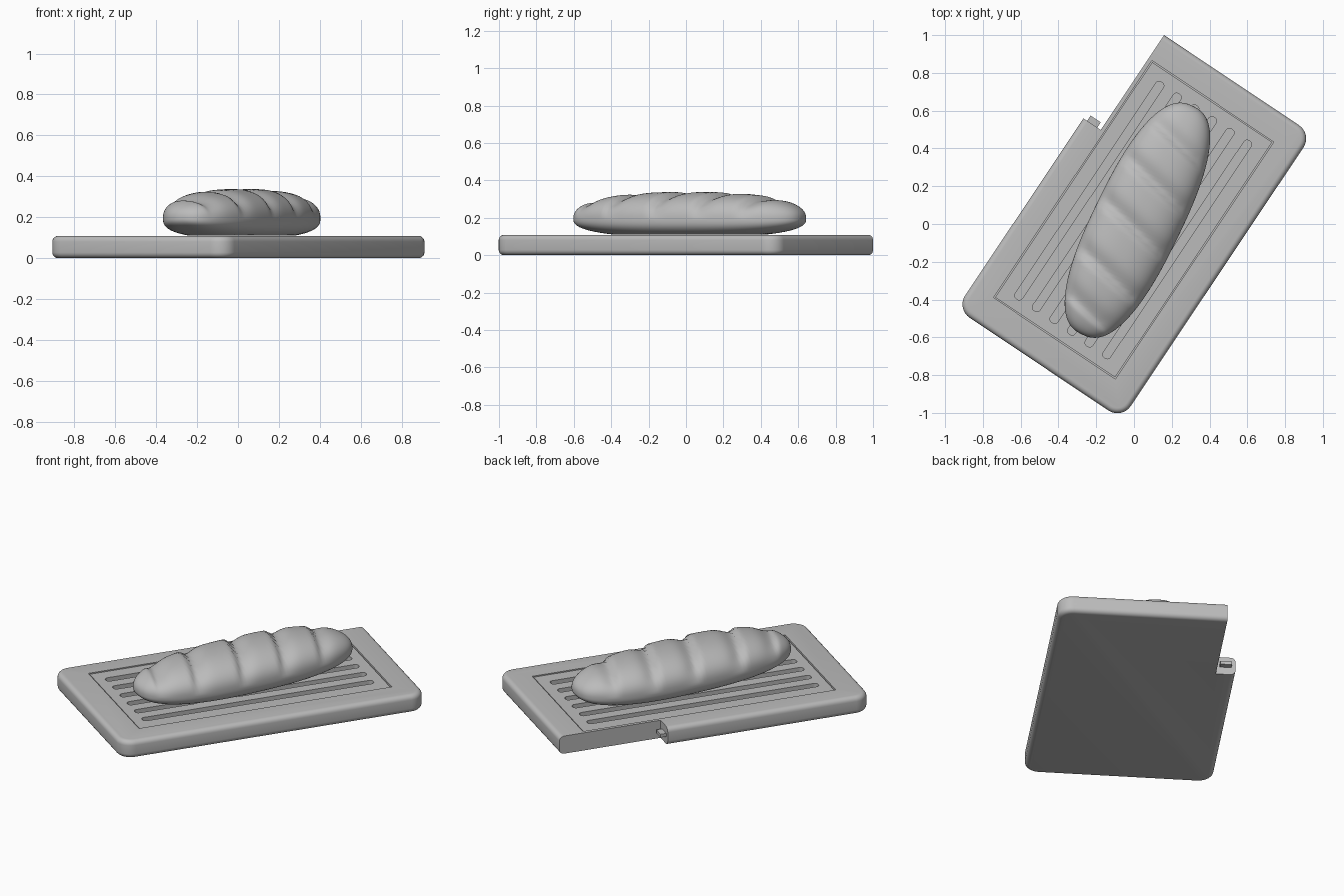
import bpy, bmesh, math
from mathutils import Matrix

if "Cube" in bpy.data.objects:
    bpy.data.objects.remove(bpy.data.objects["Cube"])

grey = bpy.data.materials.new("plain grey")
grey.use_nodes = True
grey.diffuse_color = (0.5, 0.5, 0.5, 1)
grey.node_tree.nodes["Principled BSDF"].inputs["Base Color"].default_value = (0.5, 0.5, 0.5, 1)

BOARD_TURN = math.radians(-33.75)
LOAF_TURN = math.radians(-26)
TOP = 0.108


def add_object(name, bm, turn, centre=(0, 0, 0)):
    bmesh.ops.recalc_face_normals(bm, faces=bm.faces)
    mesh = bpy.data.meshes.new(name)
    bm.to_mesh(mesh)
    bm.free()
    mesh.materials.append(grey)
    obj = bpy.data.objects.new(name, mesh)
    obj.matrix_world = Matrix.Translation(centre) @ Matrix.Rotation(turn, 4, "Z")
    bpy.context.collection.objects.link(obj)
    return obj


def add_box(bm, x0, x1, y0, y1, z0, z1, corner=0.0, rim=0.0):
    """Box with optional rounded upright corners and rounded rims."""
    part = bmesh.new()
    bmesh.ops.create_cube(part, size=1)
    for v in part.verts:
        v.co.x = x0 if v.co.x < 0 else x1
        v.co.y = y0 if v.co.y < 0 else y1
        v.co.z = z0 if v.co.z < 0 else z1
    if corner:
        upright = [e for e in part.edges if abs(e.verts[0].co.z - e.verts[1].co.z) > 0.001]
        bmesh.ops.bevel(part, geom=upright, offset=corner, segments=8, profile=0.5, affect="EDGES")
    if rim:
        flat = [e for e in part.edges if abs(e.verts[0].co.z - e.verts[1].co.z) < 0.001]
        bmesh.ops.bevel(part, geom=flat, offset=rim, segments=5, profile=0.5, affect="EDGES")
    mesh = bpy.data.meshes.new("temporary")
    part.to_mesh(mesh)
    part.free()
    bm.from_mesh(mesh)
    bpy.data.meshes.remove(mesh)


def select_only(obj):
    bpy.ops.object.select_all(action="DESELECT")
    obj.select_set(True)
    bpy.context.view_layer.objects.active = obj


def carve(obj, boxes):
    """Cut boxes out of an object."""
    bm = bmesh.new()
    for box in boxes:
        add_box(bm, *box)
    cutter = add_object("cutter", bm, BOARD_TURN)
    cutter.hide_render = True
    mod = obj.modifiers.new("carve", "BOOLEAN")
    mod.operation = "DIFFERENCE"
    mod.solver = "EXACT"
    mod.object = cutter
    select_only(obj)
    bpy.ops.object.modifier_apply(modifier=mod.name)
    bpy.data.objects.remove(cutter)


def smooth(obj, degrees):
    select_only(obj)
    bpy.ops.object.shade_smooth_by_angle(angle=math.radians(degrees))


# Board with a stepped corner, a recess for the grill and a small end slot
bm = bmesh.new()
add_box(bm, -0.533, 0.521, -0.896, 0.92, 0, TOP, corner=0.085, rim=0.028)
board = add_object("board", bm, BOARD_TURN)
carve(board, [
    (-0.7, -0.423, 0.316, 1.1, -0.1, 0.3),
    (-0.402, 0.374, -0.737, 0.772, 0.06, 0.3),
    (-0.51, -0.445, 0.24, 0.35, 0.045, 0.065),
])
smooth(board, 35)

# Grill insert with six long slots
bm = bmesh.new()
add_box(bm, -0.396, 0.368, -0.731, 0.766, 0.06, TOP - 0.004)
grill = add_object("grill_insert", bm, BOARD_TURN)
slots = []
for i in range(6):
    x = -0.295 + 0.112 * i
    slots.append((x - 0.023, x + 0.023, -0.675, 0.705, 0.07, 0.3, 0.02))
carve(grill, slots)
smooth(grill, 35)

# Loaf: a blunt, flat-bottomed rounded form with slanting score marks
LENGTH, WIDTH, MIDDLE = 0.672, 0.232, 0.195
CUTS = (-0.56, -0.335, -0.05, 0.21, 0.46)


def power_length(a, b, n):
    return (abs(a) ** n + abs(b) ** n) ** (1 / n)


def score_depth(d):
    """Steep on one side of the mark, gentle on the other."""
    return math.exp(-(d / (0.02 if d < 0 else 0.06)) ** 2)


bm = bmesh.new()
bmesh.ops.create_uvsphere(bm, u_segments=72, v_segments=110, radius=1)
for v in bm.verts:
    across, up, along = v.co
    ring = math.hypot(across, up)
    k = 1 / power_length(along, ring, 2.5)
    along, ring_k = along * k, k
    if ring > 1e-6:
        ring_k *= ring / power_length(across, up, 2.3 if up > 0 else 2.8)
    across, up = across * ring_k, up * ring_k
    y, x = along * LENGTH, across * WIDTH
    if up > 0:
        mark = max(score_depth(y + 0.3 * x - c) for c in CUTS)
        up *= 1 - 0.2 * mark * min(1, up * 1.6)
        x *= 1 - 0.08 * mark * min(1, up * 2)
    z = MIDDLE + up * (0.143 if up > 0 else 0.1)
    v.co = (x, y, max(z, TOP + 0.002))
loaf = add_object("bread_loaf", bm, LOAF_TURN, (0.018, 0.02, 0))
smooth(loaf, 50)
